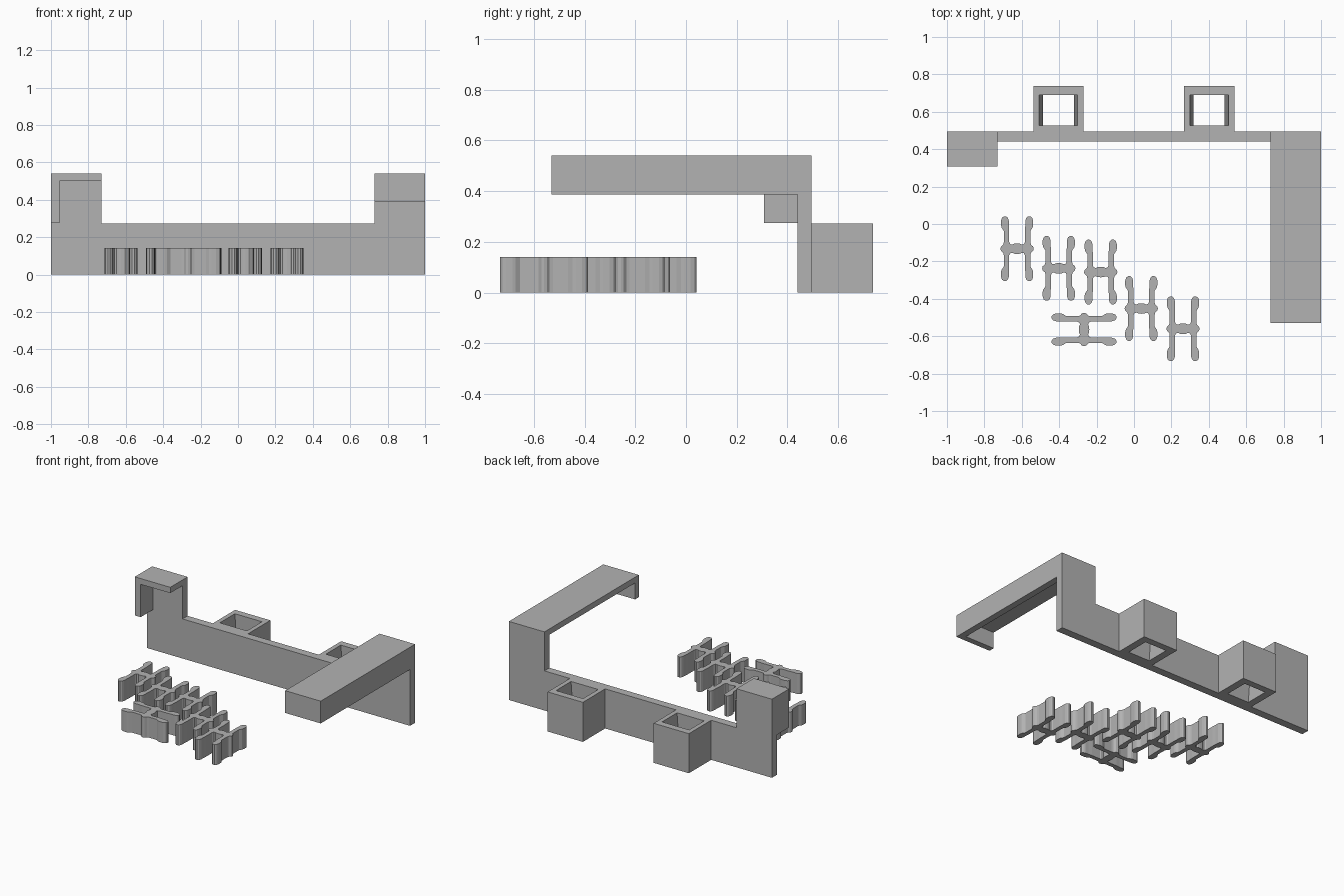
import bpy, bmesh
from mathutils import Matrix, Vector

if "Cube" in bpy.data.objects:
    bpy.data.objects.remove(bpy.data.objects["Cube"])

grey = bpy.data.materials.new("plain grey")
grey.diffuse_color = (0.45, 0.45, 0.45, 1)
grey.use_nodes = True
grey.node_tree.nodes["Principled BSDF"].inputs["Base Color"].default_value = grey.diffuse_color


def finish(name, bm):
    bmesh.ops.recalc_face_normals(bm, faces=bm.faces[:])
    mesh = bpy.data.meshes.new(name)
    bm.to_mesh(mesh)
    bm.free()
    mesh.materials.append(grey)
    obj = bpy.data.objects.new(name, mesh)
    bpy.context.collection.objects.link(obj)
    return obj


def prism(name, points, direction):
    """Extrude a closed outline of 3D points along a direction."""
    bm = bmesh.new()
    face = bm.faces.new([bm.verts.new(p) for p in points])
    new = bmesh.ops.extrude_face_region(bm, geom=[face])["geom"]
    verts = [v for v in new if isinstance(v, bmesh.types.BMVert)]
    bmesh.ops.translate(bm, verts=verts, vec=direction)
    return finish(name, bm)


def box(name, x0, x1, y0, y1, z0, z1):
    return prism(name, [(x0, y0, z0), (x1, y0, z0), (x1, y1, z0), (x0, y1, z0)],
                 (0, 0, z1 - z0))


# Back rail with a raised post at each end
FRONT, BACK, TOP = 0.44, 0.495, 0.54
rail = [(-1, 0), (1, 0), (1, TOP), (0.73, TOP), (0.73, 0.272),
        (-0.73, 0.272), (-0.73, TOP), (-1, TOP)]
prism("back_rail", [(x, FRONT, z) for x, z in rail], (0, BACK - FRONT, 0))

# Short left hook: top plate with an outer side wall
hook = [(-1, 0.275), (-0.955, 0.275), (-0.955, 0.5), (-0.73, 0.5), (-0.73, TOP), (-1, TOP)]
prism("left_hook", [(x, 0.307, z) for x, z in hook], (0, FRONT - 0.307, 0))

# Long right arm: the same channel shape, closed by a lip at the front
arm = [(1, 0.387), (0.955, 0.387), (0.955, 0.5), (0.73, 0.5), (0.73, TOP), (1, TOP)]
prism("right_arm", [(x, -0.49, z) for x, z in arm], (0, FRONT + 0.49, 0))
box("right_arm_lip", 0.73, 1, -0.53, -0.49, 0.387, TOP)


# Square sleeves behind the rail, with a hole that narrows downwards
def sleeve(name, cx):
    def ring(x, y0, y1, z):
        return [bm.verts.new(p) for p in
                ((cx - x, y0, z), (cx + x, y0, z), (cx + x, y1, z), (cx - x, y1, z))]
    bm = bmesh.new()
    loops = [ring(0.134, BACK, 0.737, 0), ring(0.134, BACK, 0.737, 0.272),
             ring(0.103, 0.527, 0.69, 0.272), ring(0.083, 0.527, 0.69, 0)]
    for k in range(4):
        a, b = loops[k], loops[(k + 1) % 4]
        for i in range(4):
            j = (i + 1) % 4
            bm.faces.new((a[i], a[j], b[j], b[i]))
    finish(name, bm)


sleeve("left_sleeve", -0.404)
sleeve("right_sleeve", 0.402)

# H-shaped clips: one quarter outline mirrored into the full shape
quarter = [(0.089, 0), (0.086, 0.011), (0.074, 0.022), (0.071, 0.035), (0.071, 0.095),
           (0.083, 0.113), (0.086, 0.125), (0.086, 0.15), (0.081, 0.165), (0.071, 0.173),
           (0.059, 0.173), (0.049, 0.165), (0.044, 0.15), (0.044, 0.125), (0.042, 0.1),
           (0.042, 0.035), (0.036, 0.024), (0.025, 0.022), (0.015, 0.027), (0, 0.028)]
half = quarter + [(-x, y) for x, y in quarter[-2::-1]]
outline = half + [(x, -y) for x, y in half[-2:0:-1]]


def clip(name, x, y, turned=False):
    pts = [(x - v, y + u, 0) if turned else (x + u, y + v, 0) for u, v in outline]
    prism(name, pts, (0, 0, 0.141))


spots = [(-0.625, -0.132), (-0.402, -0.237), (-0.178, -0.257), (0.039, -0.452), (0.262, -0.56)]
for n, (x, y) in enumerate(spots, 1):
    clip(f"clip_{n}", x, y)
clip("clip_sideways", -0.267, -0.564, True)
